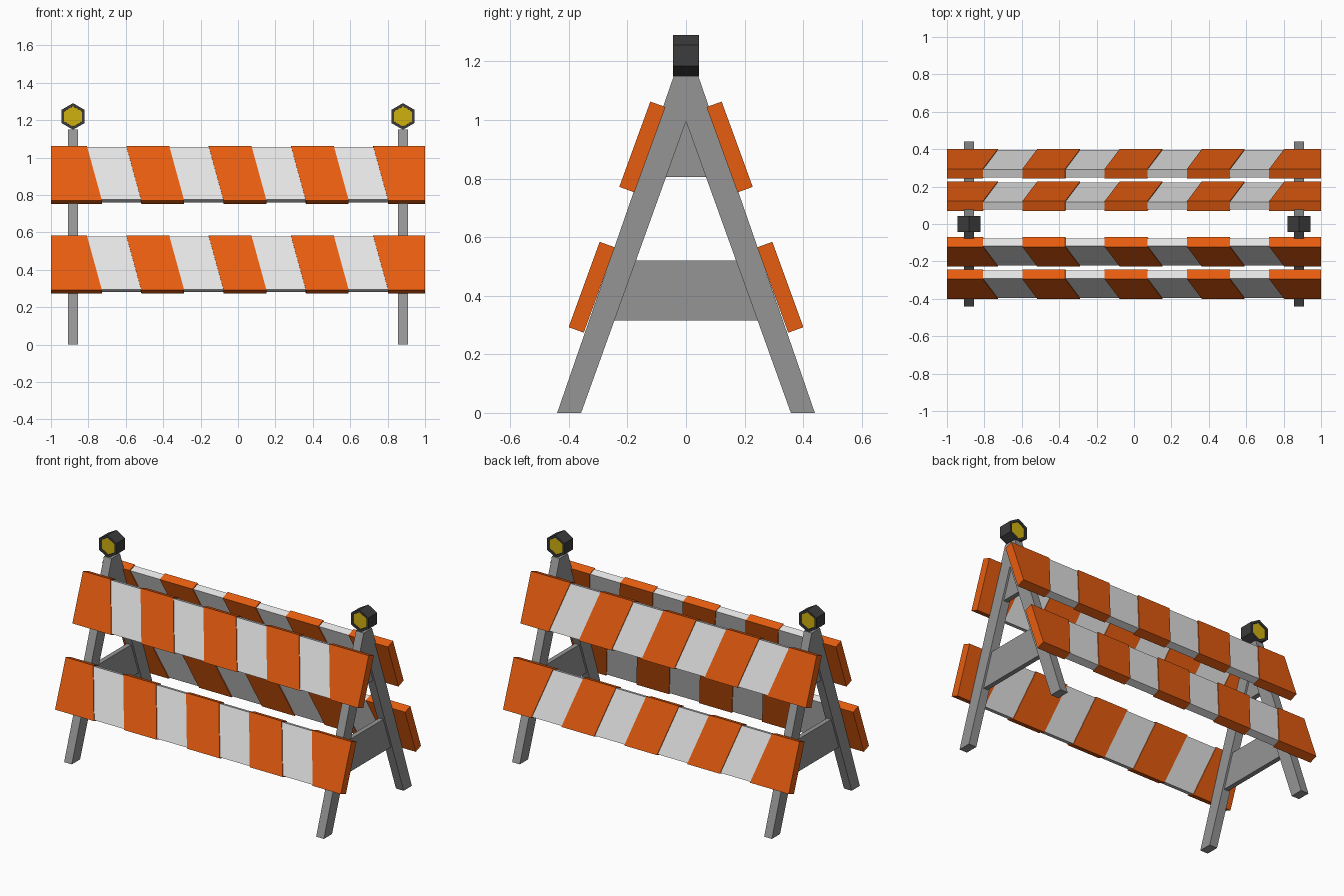
import bpy, bmesh, math

if "Cube" in bpy.data.objects:
    bpy.data.objects.remove(bpy.data.objects["Cube"])

def material(name, rgb):
    m = bpy.data.materials.new(name)
    m.diffuse_color = (*rgb, 1)
    m.use_nodes = True
    m.node_tree.nodes["Principled BSDF"].inputs["Base Color"].default_value = m.diffuse_color
    return m

ORANGE = material("safety orange", (0.80, 0.11, 0.005))
WHITE = material("panel white", (0.78, 0.78, 0.78))
GREY = material("frame grey", (0.30, 0.30, 0.30))
DARK = material("lamp housing", (0.045, 0.045, 0.045))
YELLOW = material("lamp lens", (0.62, 0.44, 0.005))

def make(name, bm, *mats):
    bmesh.ops.recalc_face_normals(bm, faces=bm.faces[:])
    me = bpy.data.meshes.new(name)
    bm.to_mesh(me)
    bm.free()
    for m in mats:
        me.materials.append(m)
    ob = bpy.data.objects.new(name, me)
    bpy.context.collection.objects.link(ob)
    return ob

def add_prism(bm, outline, lo, hi, place):
    """Extrude a 2D outline from lo to hi; place(a, b, depth) gives the 3D point."""
    rings = [[bm.verts.new(place(a, b, d)) for a, b in outline] for d in (lo, hi)]
    n = len(outline)
    caps = [bm.faces.new(r) for r in rings]
    for i in range(n):
        j = (i + 1) % n
        bm.faces.new((rings[0][i], rings[0][j], rings[1][j], rings[1][i]))
    return caps

def inner(z):  # inner edge of a leg at height z
    return 0.358 * (1 - z / 0.995)

def side_prism(name, outline, x, thick):
    bm = bmesh.new()
    add_prism(bm, outline, x - thick / 2, x + thick / 2, lambda a, b, d: (d, a, b))
    return make(name, bm, GREY)

TILT = math.radians(20)
C, S = math.cos(TILT), math.sin(TILT)

for x, side in ((-0.882, "left"), (0.882, "right")):
    # A-shaped pair of legs
    side_prism(side + "_legs", [(-0.44, 0), (-0.358, 0), (0, 0.995), (0.358, 0),
                                (0.44, 0), (0.042, 1.15), (-0.042, 1.15)], x, 0.054)
    # gusset and lower cross brace between the legs
    side_prism(side + "_gusset", [(-inner(0.805), 0.805), (inner(0.805), 0.805), (0, 0.995)], x, 0.03)
    lo, hi = inner(0.315), inner(0.52)
    side_prism(side + "_cross_brace", [(-lo, 0.315), (lo, 0.315), (hi, 0.52), (-hi, 0.52)], x, 0.03)

    # hexagonal warning lamp with a recessed lens on both faces
    bm = bmesh.new()
    hexagon = [(0.071 * math.sin(k * math.pi / 3), 0.071 * math.cos(k * math.pi / 3)) for k in range(6)]
    caps = add_prism(bm, hexagon, -0.044, 0.044, lambda a, b, d: (x + a, d, 1.22 + b))
    bmesh.ops.recalc_face_normals(bm, faces=bm.faces[:])
    bmesh.ops.inset_individual(bm, faces=caps, thickness=0.016)
    bmesh.ops.inset_individual(bm, faces=caps, thickness=0.0005, depth=-0.008)
    for f in caps:
        f.material_index = 1
    make(side + "_warning_lamp", bm, DARK, YELLOW)

# striped boards: two heights on front and back
for sy, face in ((-1, "front"), (1, "back")):
    for cy, cz, level in ((0.149, 0.908, "upper"), (0.322, 0.429, "lower")):
        def place(a, h, t):
            return (a, sy * (cy + t * C - h * S), cz + t * S + h * C)

        bm = bmesh.new()
        add_prism(bm, [(-0.99, -0.15), (0.99, -0.15), (0.99, 0.15), (-0.99, 0.15)], -0.0225, 0.0225, place)
        make(f"{face}_{level}_board", bm, WHITE)

        # slanted orange blocks, squared off at the board ends
        bm = bmesh.new()
        for k in range(5):
            left = -1.037 + 0.44 * k
            right = left + 0.229
            tl, tr, bl, br = left, right, left + 0.08, right + 0.08
            if k == 0:
                tl = bl = -1
            if k == 4:
                tr = br = 1
            add_prism(bm, [(bl, -0.155), (br, -0.155), (tr, 0.155), (tl, 0.155)], -0.0275, 0.0275, place)
        make(f"{face}_{level}_stripes", bm, ORANGE)
